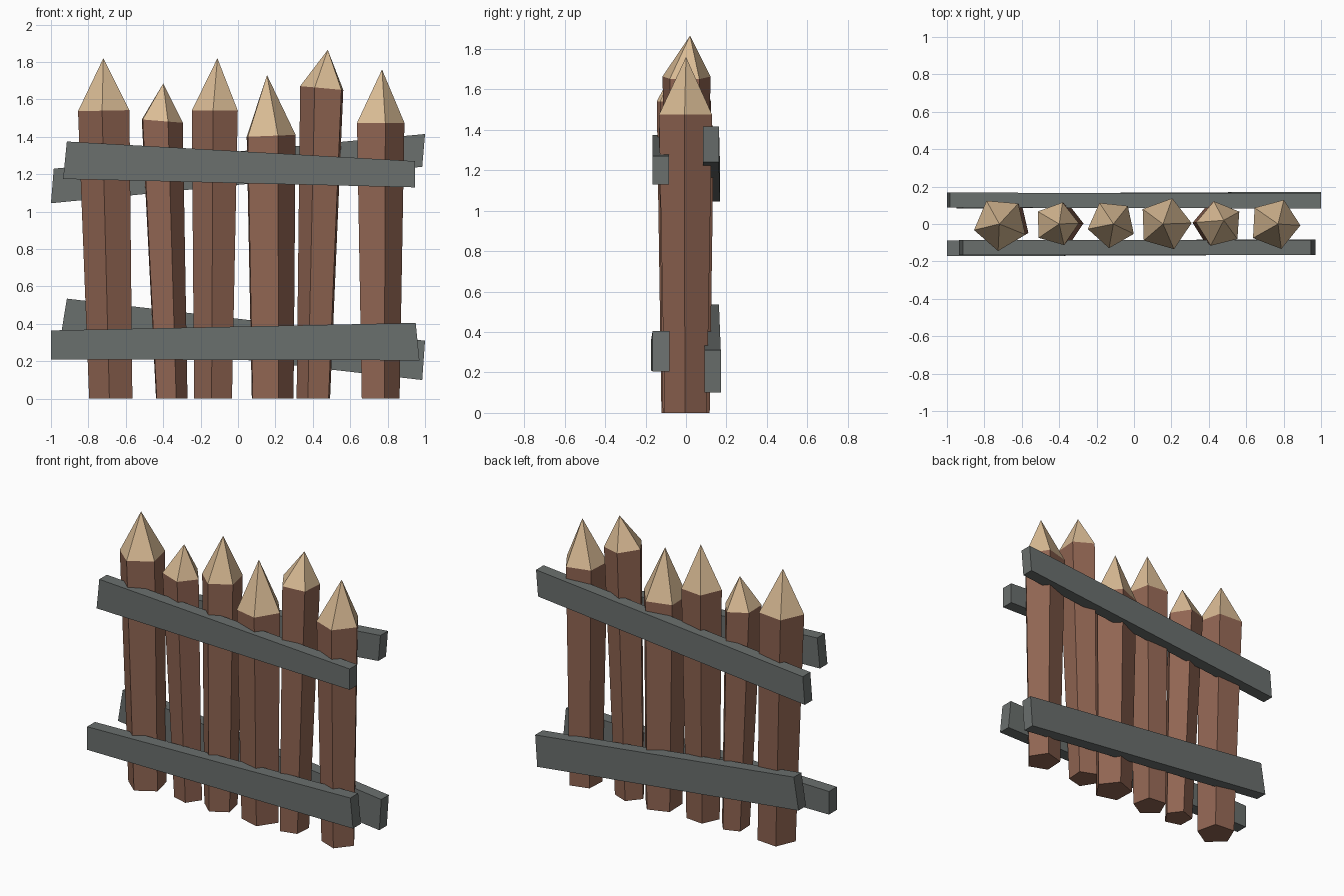
import bpy, bmesh
from math import cos, sin, radians
from mathutils import Vector

cube = bpy.data.objects.get("Cube")
if cube:
    bpy.data.objects.remove(cube, do_unlink=True)


def make_material(name, rgb):
    mat = bpy.data.materials.new(name)
    mat.use_nodes = True
    mat.diffuse_color = (*rgb, 1)
    mat.node_tree.nodes["Principled BSDF"].inputs["Base Color"].default_value = (*rgb, 1)
    return mat


bark = make_material("red_brown_bark", (0.28, 0.13, 0.085))
cut_wood = make_material("pale_cut_wood", (0.70, 0.50, 0.30))
plank = make_material("grey_plank", (0.145, 0.16, 0.155))


def finish(bm, name, mats):
    bmesh.ops.recalc_face_normals(bm, faces=bm.faces[:])
    mesh = bpy.data.meshes.new(name)
    bm.to_mesh(mesh)
    bm.free()
    for mat in mats:
        mesh.materials.append(mat)
    obj = bpy.data.objects.new(name, mesh)
    bpy.context.collection.objects.link(obj)
    return obj


def stake(name, base_x, base_r, top_x, top_r, top_z, slope, turn, tip):
    """Five-sided tapered post with a sharpened tip; slope tilts the shoulder."""
    bm = bmesh.new()
    angles = [radians(turn + 72 * i) for i in range(5)]
    low = [bm.verts.new((base_x + base_r * cos(a), base_r * sin(a), 0)) for a in angles]
    high = [bm.verts.new((top_x + top_r * cos(a), top_r * sin(a),
                          top_z + slope * top_r * cos(a))) for a in angles]
    apex = bm.verts.new(tip)
    bm.faces.new(low)
    for i in range(5):
        j = (i + 1) % 5
        bm.faces.new((low[i], low[j], high[j], high[i]))
        bm.faces.new((high[i], high[j], apex)).material_index = 1
    return finish(bm, name, (bark, cut_wood))


def rail(name, outline, y_left, y_right, depth):
    """Plank from its front outline (bottom left, bottom right, top right, top left)."""
    bm = bmesh.new()
    ys = (y_left, y_right, y_right, y_left)
    front = [bm.verts.new((x, y, z)) for (x, z), y in zip(outline, ys)]
    face = bm.faces.new(front)
    back = bmesh.ops.extrude_face_region(bm, geom=[face], use_keep_orig=True)
    moved = [g for g in back["geom"] if isinstance(g, bmesh.types.BMVert)]
    bmesh.ops.translate(bm, verts=moved, vec=Vector((0, depth, 0)))
    return finish(bm, name, (plank,))


# Sharpened stakes, from the model's right to its left
stakes = [
    (-0.677, 0.122, -0.714, 0.145, 1.54, 0.02, 265, (-0.72, 0.0, 1.82)),
    (-0.362, 0.092, -0.415, 0.12, 1.485, -0.08, 290, (-0.40, 0.0, 1.685)),
    (-0.13, 0.107, -0.12, 0.13, 1.54, 0, 264, (-0.11, 0.0, 1.82)),
    (0.175, 0.122, 0.165, 0.143, 1.405, 0.04, 290, (0.155, 0.0, 1.73)),
    (0.41, 0.097, 0.457, 0.125, 1.66, -0.09, 248, (0.48, 0.02, 1.865)),
    (0.754, 0.11, 0.752, 0.138, 1.475, 0, 285, (0.77, 0.0, 1.76)),
]
for number, params in enumerate(stakes, 1):
    stake(f"stake_{number}", *params)

# Crooked cross rails on both sides
rail("front_upper_rail", [(-0.935, 1.175), (0.945, 1.13), (0.945, 1.27), (-0.915, 1.375)],
     -0.165, -0.165, 0.08)
rail("front_lower_rail", [(-1.0, 0.21), (0.97, 0.205), (0.95, 0.405), (-1.0, 0.365)],
     -0.172, -0.165, 0.083)
rail("back_upper_rail", [(-1.0, 1.045), (0.985, 1.24), (1.0, 1.415), (-0.985, 1.23)],
     0.088, 0.083, 0.08)
rail("back_lower_rail", [(-0.95, 0.32), (0.985, 0.10), (1.0, 0.31), (-0.915, 0.535)],
     0.083, 0.092, 0.08)
